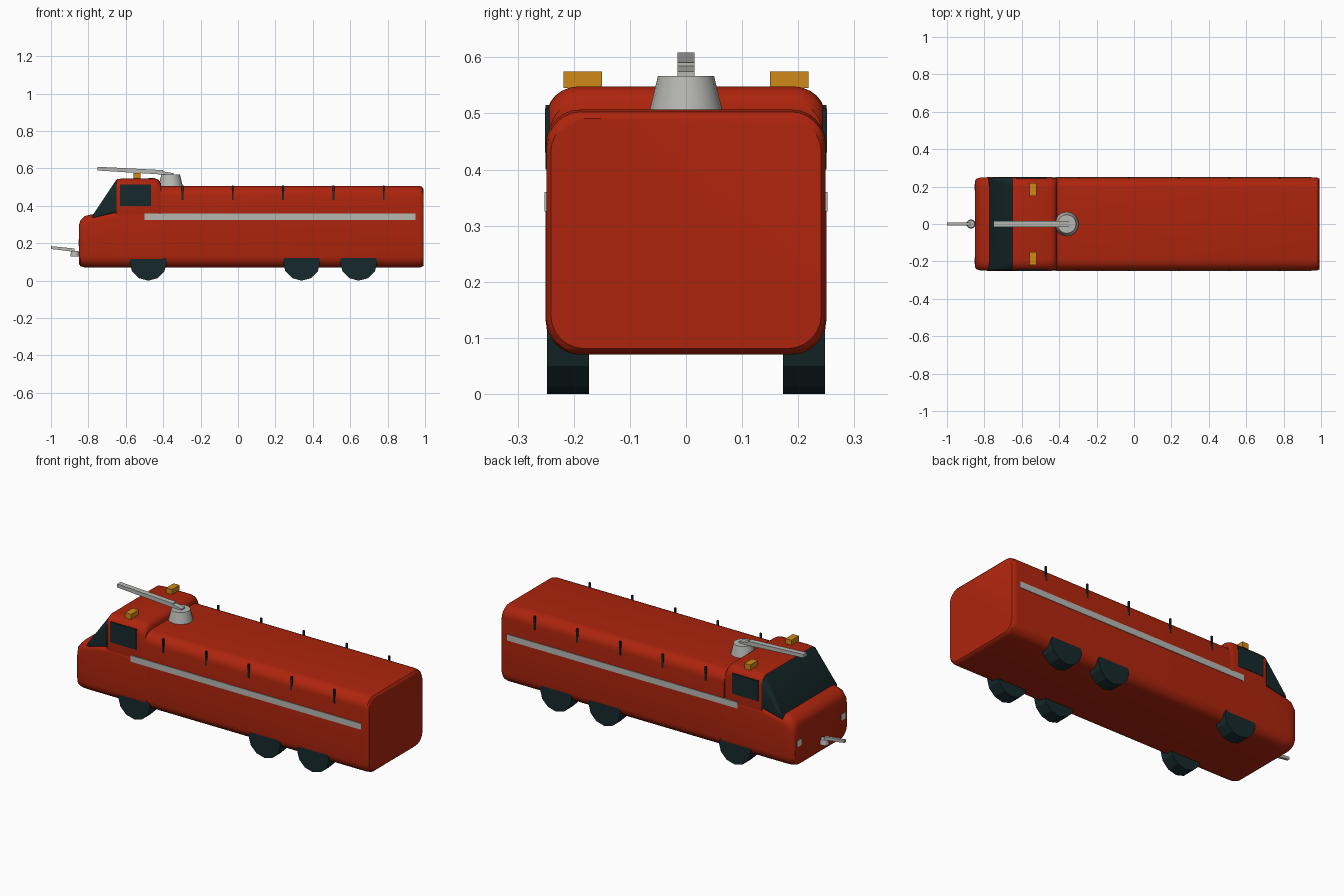
import bpy, bmesh, math
from mathutils import Vector, Matrix

if "Cube" in bpy.data.objects:
    bpy.data.objects.remove(bpy.data.objects["Cube"])


def material(name, rgb):
    m = bpy.data.materials.new(name)
    m.diffuse_color = (*rgb, 1)
    m.use_nodes = True
    m.node_tree.nodes["Principled BSDF"].inputs["Base Color"].default_value = m.diffuse_color
    return m


RED = material("fire red", (0.42, 0.018, 0.004))
DARK = material("dark teal black", (0.008, 0.022, 0.025))
GREY = material("light grey", (0.47, 0.47, 0.45))
AMBER = material("amber", (0.62, 0.25, 0.01))
WHITE = material("lamp white", (0.7, 0.7, 0.68))


def finish(bm, name, mat, smooth=None):
    bmesh.ops.recalc_face_normals(bm, faces=bm.faces)
    me = bpy.data.meshes.new(name)
    bm.to_mesh(me)
    bm.free()
    me.materials.append(mat)
    ob = bpy.data.objects.new(name, me)
    bpy.context.collection.objects.link(ob)
    if smooth:
        bpy.ops.object.select_all(action='DESELECT')
        ob.select_set(True)
        bpy.context.view_layer.objects.active = ob
        bpy.ops.object.shade_smooth_by_angle(angle=math.radians(smooth))
    return ob


def ring(x, w, zb, zt, rb, rt, n=6):
    """Rounded rectangle across the vehicle, with bottom and top corner radii."""
    pts = []
    for cy, cz, r, a0 in ((w - rt, zt - rt, rt, 0), (-w + rt, zt - rt, rt, 90),
                          (-w + rb, zb + rb, rb, 180), (w - rb, zb + rb, rb, 270)):
        for i in range(n + 1):
            a = math.radians(a0 + 90 * i / n)
            pts.append((x, cy + r * math.cos(a), cz + r * math.sin(a)))
    return pts


def loft(name, mat, sections, smooth=35):
    bm = bmesh.new()
    rings = [[bm.verts.new(p) for p in ring(*s)] for s in sections]
    n = len(rings[0])
    for a, b in zip(rings, rings[1:]):
        for i in range(n):
            j = (i + 1) % n
            bm.faces.new((a[i], a[j], b[j], b[i]))
    bm.faces.new(rings[0])
    bm.faces.new(rings[-1])
    return finish(bm, name, mat, smooth)


def box(name, mat, x, y, z):
    bm = bmesh.new()
    bmesh.ops.create_cube(bm, size=1)
    for v in bm.verts:
        v.co = [(r[0] + r[1]) / 2 + c * (r[1] - r[0]) for c, r in zip(v.co, (x, y, z))]
    return finish(bm, name, mat)


def cylinder(name, mat, center, r1, r2, depth, segs, matrix=None, smooth=None):
    bm = bmesh.new()
    bmesh.ops.create_cone(bm, cap_ends=True, segments=segs, radius1=r1, radius2=r2, depth=depth,
                          matrix=Matrix.Translation(center) @ (matrix or Matrix()))
    return finish(bm, name, mat, smooth)


def bar(name, mat, p, q, width, h0, h1):
    """Tapered rectangular bar running from p to q in the centre plane."""
    bm = bmesh.new()
    ends = [[bm.verts.new((e[0], sy * width / 2, e[1] + sz * h / 2))
             for sy, sz in ((-1, -1), (1, -1), (1, 1), (-1, 1))] for e, h in ((p, h0), (q, h1))]
    for i in range(4):
        j = (i + 1) % 4
        bm.faces.new((ends[0][i], ends[0][j], ends[1][j], ends[1][i]))
    bm.faces.new(ends[0])
    bm.faces.new(ends[1])
    return finish(bm, name, mat)


# Lower hull with rounded nose
loft("lower_hull", RED, [
    (-0.85, 0.232, 0.088, 0.30, 0.05, 0.05),
    (-0.842, 0.242, 0.077, 0.323, 0.055, 0.05),
    (-0.82, 0.249, 0.071, 0.345, 0.06, 0.05),
    (-0.785, 0.25, 0.07, 0.354, 0.06, 0.045),
    (-0.65, 0.25, 0.07, 0.368, 0.06, 0.03),
    (-0.40, 0.25, 0.07, 0.368, 0.06, 0.03)])

# Tank body
loft("tank_body", RED, [
    (-0.415, 0.249, 0.07, 0.507, 0.06, 0.06),
    (0.965, 0.249, 0.07, 0.507, 0.06, 0.06),
    (0.983, 0.247, 0.073, 0.503, 0.06, 0.06),
    (0.992, 0.241, 0.081, 0.491, 0.06, 0.06)])

# Cab upper and wraparound windscreen
loft("cab", RED, [
    (-0.65, 0.248, 0.30, 0.542, 0.01, 0.05),
    (-0.62, 0.248, 0.30, 0.546, 0.01, 0.05),
    (-0.445, 0.248, 0.30, 0.548, 0.01, 0.055),
    (-0.425, 0.246, 0.30, 0.54, 0.01, 0.055),
    (-0.413, 0.242, 0.30, 0.522, 0.01, 0.055)])
loft("windscreen", DARK, [
    (-0.778, 0.247, 0.335, 0.349, 0.003, 0.005),
    (-0.649, 0.2485, 0.366, 0.542, 0.005, 0.05)])

# Parts mirrored on both sides
for s, side in ((1, "left"), (-1, "right")):
    def ys(a, b):
        return tuple(sorted((s * a, s * b)))

    box(f"side_window_{side}", DARK, (-0.63, -0.465), ys(0.243, 0.2505), (0.40, 0.515))
    box(f"side_stripe_{side}", GREY, (-0.50, 0.95), ys(0.245, 0.2525), (0.325, 0.36))
    box(f"beacon_{side}", AMBER, (-0.558, -0.52), ys(0.15, 0.218), (0.545, 0.575))
    box(f"headlight_{side}", WHITE, (-0.853, -0.846), ys(0.18, 0.215), (0.185, 0.22))
    for i in range(5):
        x = -0.297 + i * 0.269
        box(f"rail_post_{side}_{i}", DARK, (x - 0.005, x + 0.005), ys(0.243, 0.2515), (0.43, 0.509))
    for i, x in enumerate((-0.48, 0.34, 0.645)):
        cylinder(f"wheel_{side}_{i}", DARK, Vector((x, s * 0.2105, 0.1)), 0.1, 0.1, 0.075, 12,
                 Matrix.Rotation(math.pi / 2, 4, 'X'))

# Roof water cannon
cylinder("roof_turret", GREY, Vector((-0.36, 0, 0.536)), 0.065, 0.05, 0.062, 16, smooth=40)
bar("roof_cannon", GREY, (-0.40, 0.579), (-0.75, 0.599), 0.03, 0.024, 0.02)
bar("roof_cannon_mount", GREY, (-0.345, 0.569), (-0.405, 0.577), 0.03, 0.012, 0.016)

# Bumper water cannon
cylinder("bumper_turret", GREY, Vector((-0.872, 0, 0.143)), 0.025, 0.02, 0.03, 12, smooth=40)
bar("bumper_cannon", GREY, (-0.875, 0.163), (-1.0, 0.177), 0.016, 0.018, 0.015)
